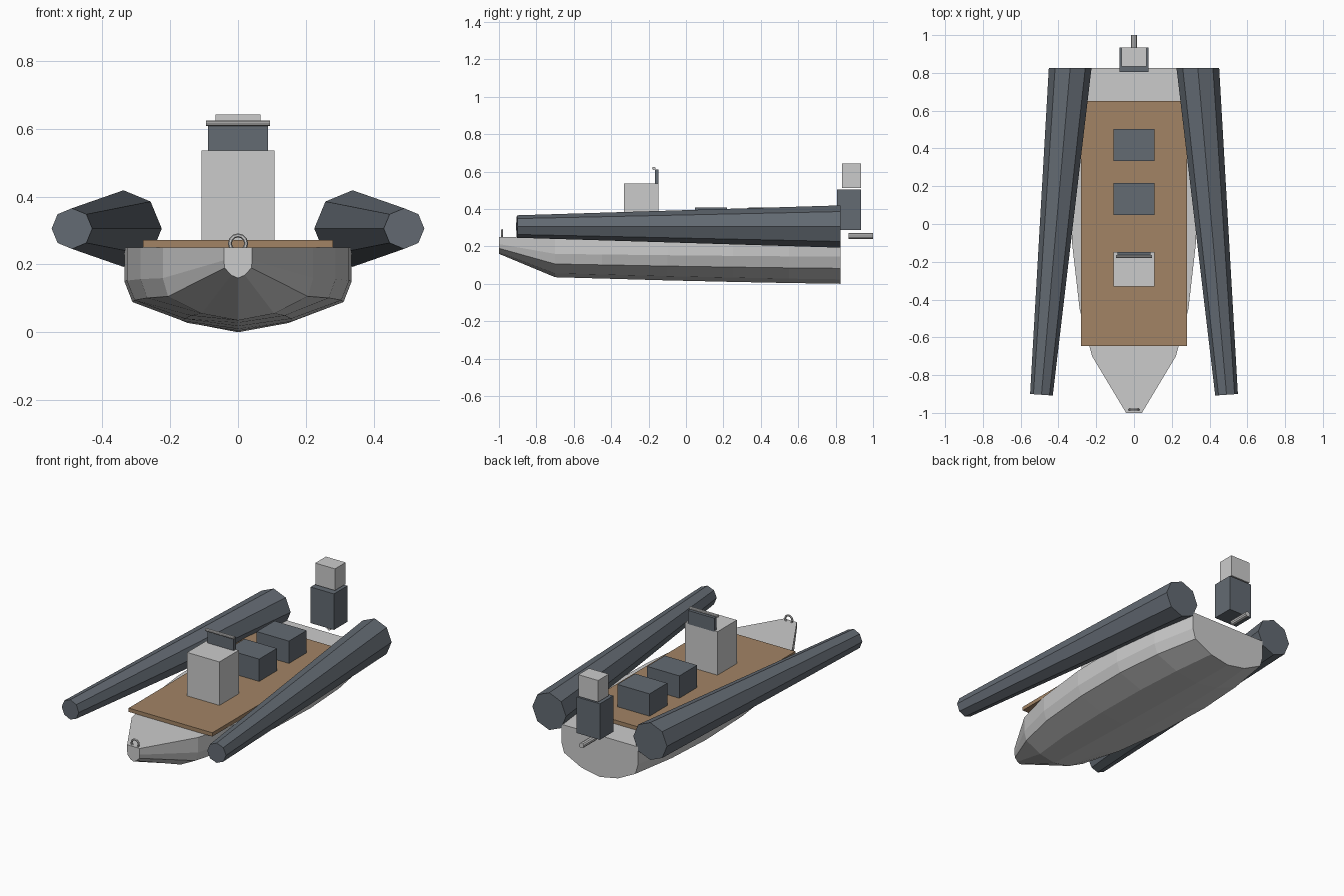
import bpy, bmesh, math
from mathutils import Vector

if "Cube" in bpy.data.objects:
    bpy.data.objects.remove(bpy.data.objects["Cube"])


def material(name, rgb):
    m = bpy.data.materials.new(name)
    m.diffuse_color = (*rgb, 1)
    m.use_nodes = True
    m.node_tree.nodes["Principled BSDF"].inputs["Base Color"].default_value = m.diffuse_color
    return m


DARK = material("dark_grey", (0.125, 0.145, 0.17))
TAN = material("deck_tan", (0.36, 0.23, 0.13))


def finish(name, bm, mat=None):
    bmesh.ops.recalc_face_normals(bm, faces=bm.faces)
    me = bpy.data.meshes.new(name)
    bm.to_mesh(me)
    bm.free()
    if mat:
        me.materials.append(mat)
    ob = bpy.data.objects.new(name, me)
    bpy.context.collection.objects.link(ob)
    return ob


def loft(name, rings, mat=None):
    """Skin closed rings of equal length and cap both ends."""
    bm = bmesh.new()
    vs = [[bm.verts.new(p) for p in ring] for ring in rings]
    n = len(vs[0])
    for a, b in zip(vs, vs[1:]):
        for i in range(n):
            j = (i + 1) % n
            bm.faces.new((a[i], a[j], b[j], b[i]))
    bm.faces.new(vs[0])
    bm.faces.new(vs[-1])
    return finish(name, bm, mat)


def box(name, x, y, z, mat=None):
    bm = bmesh.new()
    bmesh.ops.create_cube(bm, size=1)
    for v in bm.verts:
        v.co = Vector((v.co.x * 2 * x,
                       (y[0] + y[1]) / 2 + v.co.y * (y[1] - y[0]),
                       (z[0] + z[1]) / 2 + v.co.z * (z[1] - z[0])))
    return finish(name, bm, mat)


def rod(name, r, length, loc, rot, sides=10):
    bpy.ops.mesh.primitive_cylinder_add(vertices=sides, radius=r, depth=length,
                                        location=loc, rotation=rot)
    bpy.context.object.name = name


# Hull: stations of (y, half width, keel height), rounded-V section
TOP = 0.25
stations = [(-1, .042, .16), (-.7, .222, .035), (-.45, .288, .028), (-.1, .328, .018),
            (.25, .335, .01), (.55, .31, .004), (.825, .257, 0)]
section = [(1, 1), (1, .58), (.93, .33), (.48, .095)]
rings = []
for y, w, k in stations:
    half = [(w * fx, y, k + (TOP - k) * fz) for fx, fz in section]
    rings.append(half + [(0, y, k)] + [(-x, yy, z) for x, yy, z in reversed(half)])
loft("hull", rings)

# Deck boards
box("deck", .28, (-.645, .652), (.25, .273), TAN)

# Tapered eight-sided side tubes
for side, label in ((-1, "left"), (1, "right")):
    tube = []
    for cx, y, r, tilt in ((.49, -.904, .06, .07), (.338, .825, .113, 0)):
        ring = []
        for i in range(8):
            a = i * math.pi / 4
            dx = r * math.cos(a)
            ring.append((side * (cx + dx), y + tilt * dx, .306 + r * math.sin(a)))
        tube.append(ring)
    loft(label + "_tube", tube, DARK)

# Console with windscreen and grab rail
box("console", .108, (-.332, -.147), (.27, .536))
box("windscreen", .088, (-.167, -.147), (.53, .612), DARK)
rod("grab_rail", .009, .19, (0, -.172, .617), (0, math.pi / 2, 0))

# Seats
for i, y in enumerate((.048, .333)):
    box(f"seat_{i + 1}", .108, (y, y + .17), (.27, .408), DARK)

# Outboard engine and shaft
box("engine_leg", .078, (.806, .935), (.287, .505), DARK)
box("engine_cowl", .066, (.833, .935), (.512, .643))
rod("propeller_shaft", .016, .132, (0, .934, .256), (math.pi / 2, 0, 0))

# Bow ring
bpy.ops.mesh.primitive_torus_add(major_segments=12, minor_segments=6, major_radius=.024,
                                 minor_radius=.006, location=(0, -.983, .262),
                                 rotation=(math.pi / 2, 0, 0))
bpy.context.object.name = "bow_ring"
